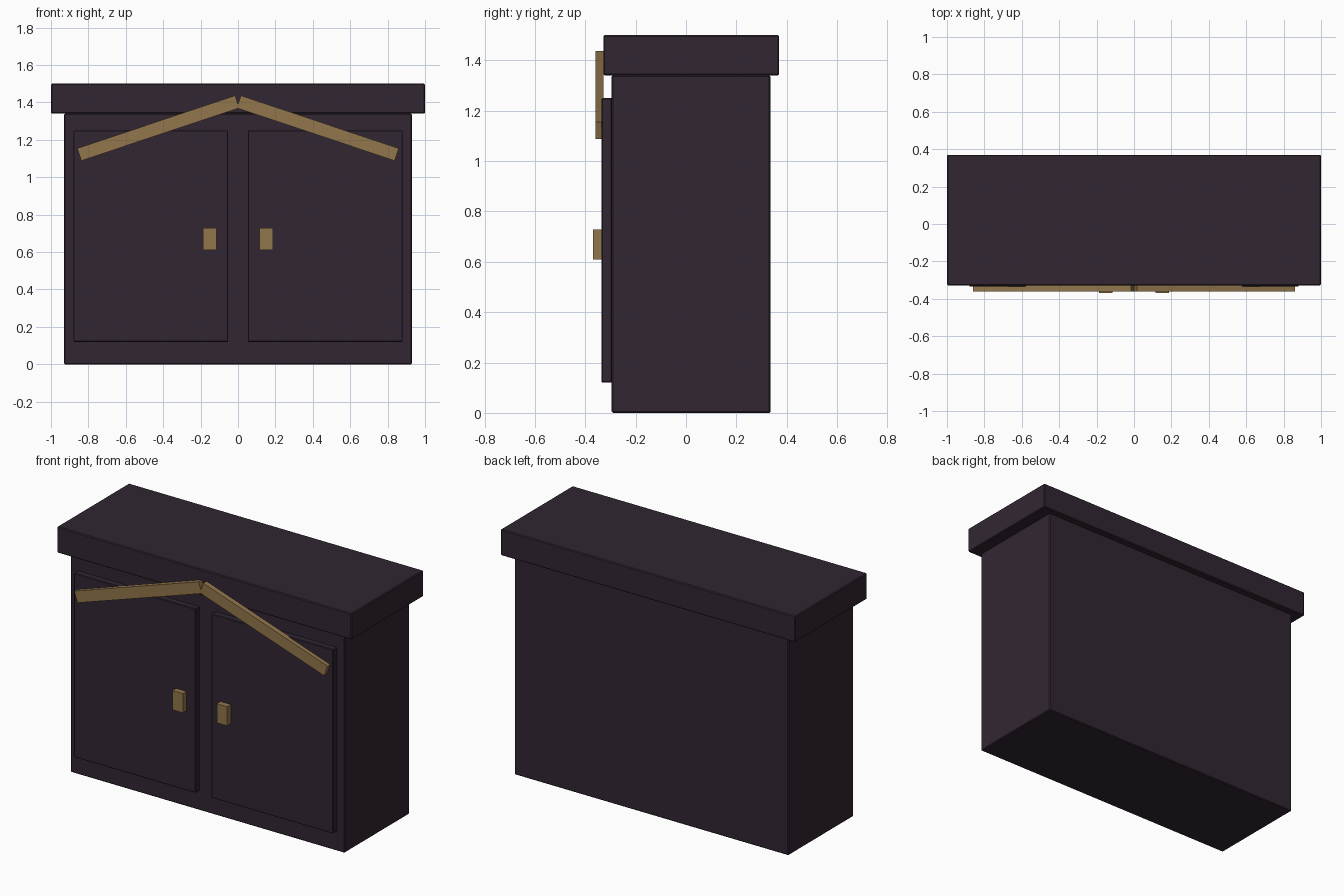
import bpy, bmesh, math
from mathutils import Matrix, Vector

if "Cube" in bpy.data.objects:
    bpy.data.objects.remove(bpy.data.objects["Cube"])


def material(name, srgb):
    m = bpy.data.materials.new(name)
    lin = [((c / 255 + 0.055) / 1.055) ** 2.4 for c in srgb]
    m.diffuse_color = (*lin, 1)
    m.use_nodes = True
    m.node_tree.nodes["Principled BSDF"].inputs["Base Color"].default_value = m.diffuse_color
    return m


DARK = material("dark plum wood", (49, 38, 50))
GOLD = material("aged brass", (146, 118, 76))


def box(name, x, y, z, mat, bevel=0.0, tilt=0.0):
    """Box from (min, max) ranges, optionally tilted about y around its centre."""
    size = [r[1] - r[0] for r in (x, y, z)]
    centre = Vector([(r[0] + r[1]) / 2 for r in (x, y, z)])
    bm = bmesh.new()
    bmesh.ops.create_cube(bm, size=1)
    bm.transform(Matrix.Translation(centre) @ Matrix.Rotation(tilt, 4, 'Y')
                 @ Matrix.Diagonal((*size, 1)))
    if bevel:
        bmesh.ops.bevel(bm, geom=bm.edges[:], offset=bevel, segments=1,
                        affect='EDGES', profile=0.5)
    me = bpy.data.meshes.new(name)
    bm.to_mesh(me)
    bm.free()
    me.materials.append(mat)
    ob = bpy.data.objects.new(name, me)
    bpy.context.collection.objects.link(ob)
    return ob


# Cabinet carcass and overhanging top
box("cabinet_body", (-0.93, 0.93), (-0.295, 0.335), (0, 1.34), DARK, 0.005)
box("cabinet_top", (-1, 1), (-0.328, 0.37), (1.34, 1.5), DARK, 0.005)

for side, s in (("left", -1), ("right", 1)):
    def span(a, b):
        return tuple(sorted((s * a, s * b)))
    # Door panel and its pull
    box(side + "_door", span(0.053, 0.88), (-0.335, -0.293), (0.12, 1.25), DARK, 0.004)
    box(side + "_handle", span(0.115, 0.186), (-0.37, -0.333), (0.61, 0.728), GOLD)
    # Sloping gable trim
    box(side + "_gable_trim", span(-0.0185, 0.8715), (-0.36, -0.328),
        (1.2275, 1.2975), GOLD, tilt=s * math.radians(18.5))
